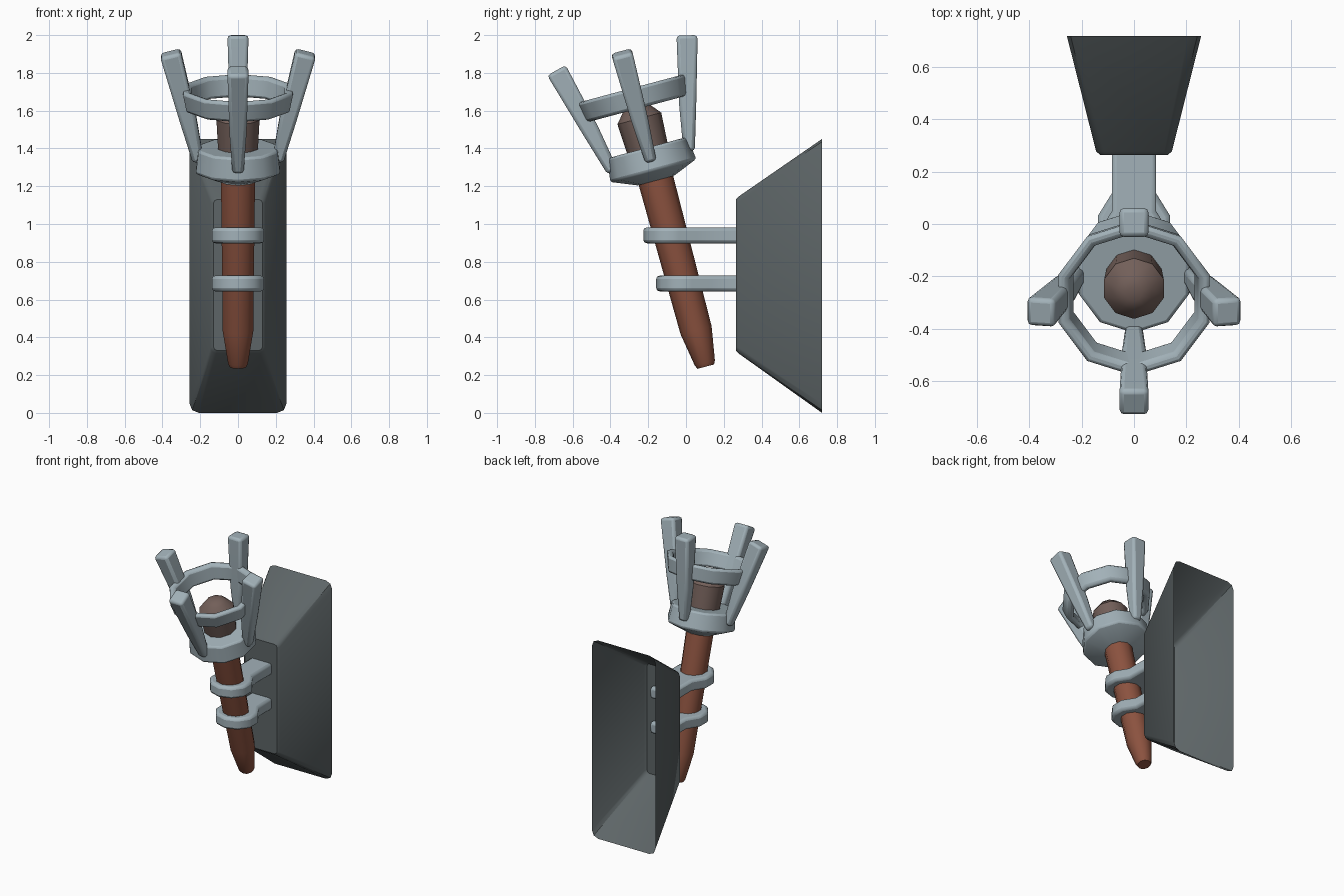
import bpy, bmesh, math
from mathutils import Matrix, Vector

if "Cube" in bpy.data.objects:
    bpy.data.objects.remove(bpy.data.objects["Cube"])

SIDES = 10
TILT = math.radians(15)
# Torch frame: local z runs up the leaning shaft
TORCH = Matrix.Translation((0, 0.105, 0.245)) @ Matrix.Rotation(TILT, 4, 'X')


def material(name, rgb):
    m = bpy.data.materials.new(name)
    m.diffuse_color = (*rgb, 1)
    m.use_nodes = True
    m.node_tree.nodes["Principled BSDF"].inputs["Base Color"].default_value = m.diffuse_color
    return m


STEEL = material("pale_steel", (0.36, 0.44, 0.48))
DARK = material("dark_iron", (0.11, 0.13, 0.135))
WOOD = material("red_wood", (0.26, 0.085, 0.05))
EMBER = material("charred_wood", (0.17, 0.115, 0.1))


def finish(name, bm, mat, matrix=None, bevel=0, smooth=40, solid=True):
    if solid:
        bmesh.ops.recalc_face_normals(bm, faces=bm.faces)
    me = bpy.data.meshes.new(name)
    bm.to_mesh(me)
    bm.free()
    me.materials.append(mat)
    ob = bpy.data.objects.new(name, me)
    bpy.context.collection.objects.link(ob)
    if matrix:
        ob.matrix_world = matrix
    bpy.ops.object.select_all(action='DESELECT')
    ob.select_set(True)
    bpy.context.view_layer.objects.active = ob
    bpy.ops.object.shade_smooth_by_angle(angle=math.radians(smooth))
    if bevel:
        b = ob.modifiers.new("bevel", 'BEVEL')
        b.width = bevel
        b.segments = 2
        b.limit_method = 'ANGLE'
        b.angle_limit = math.radians(50)
    return ob


def loft(bm, rings, closed=False):
    """Skin a list of vertex rings; cap the ends unless closed."""
    vs = [[bm.verts.new(p) for p in r] for r in rings]
    n = len(vs[0])
    pairs = list(zip(vs, vs[1:])) + ([(vs[-1], vs[0])] if closed else [])
    for a, b in pairs:
        for i in range(n):
            j = (i + 1) % n
            bm.faces.new((a[i], a[j], b[j], b[i]))
    if not closed:
        bm.faces.new(vs[0][::-1])
        bm.faces.new(vs[-1])
    return vs


def lathe(name, profile, mat, closed=False, bevel=0):
    """Turn (radius, height) points around the torch axis."""
    bm = bmesh.new()
    rings = [[(r * math.sin(2 * math.pi * i / SIDES),
               -r * math.cos(2 * math.pi * i / SIDES), t)
              for i in range(SIDES)] for r, t in profile]
    loft(bm, rings, closed)
    return finish(name, bm, mat, TORCH, bevel)


# Shaft, burning head, cup and upper hoop
lathe("shaft", [(0.045, 0), (0.055, 0.02), (0.085, 0.2), (0.095, 1.06)], WOOD)
lathe("torch_head", [(0.108, 1.15), (0.12, 1.36), (0.07, 1.42), (0.03, 1.435)], EMBER)
lathe("cup", [(0.1, 1.02), (0.235, 1.075), (0.22, 1.2)], STEEL, bevel=0.012)
lathe("upper_hoop", [(0.285, 1.412), (0.308, 1.525), (0.262, 1.525), (0.24, 1.412)],
      STEEL, closed=True, bevel=0.016)

# Four flaring prongs: (radius, height, half thickness)
PRONG = [(0.21, 1.125, 0.03), (0.265, 1.36, 0.045), (0.358, 1.72, 0.056)]
for k, side in enumerate(("front", "right", "back", "left")):
    bm = bmesh.new()
    rings = []
    for i, (r, t, h) in enumerate(PRONG):
        a, b = PRONG[max(i - 1, 0)], PRONG[min(i + 1, 2)]
        d = Vector((b[0] - a[0], b[1] - a[1])).normalized()
        rings.append([(sx * h, -(r + sn * h * d.y), t - sn * h * d.x)
                      for sx, sn in ((-1, -1), (1, -1), (1, 1), (-1, 1))])
    loft(bm, rings)
    finish(side + "_prong", bm, STEEL,
           TORCH @ Matrix.Rotation(k * math.pi / 2, 4, 'Z'), bevel=0.018)

# Two level brackets: a collar round the shaft with an arm into the wall plate
for name, z in (("upper_bracket", 0.94), ("lower_bracket", 0.685)):
    cy = 0.105 - math.tan(TILT) * (z - 0.245)
    outline = [(0.145 * math.sin(a), cy - 0.145 * math.cos(a))
               for a in (math.radians(d) for d in range(-108, 109, 36))]
    outline += [(0.085, cy + 0.13), (0.085, 0.3), (-0.085, 0.3), (-0.085, cy + 0.13)]
    bm = bmesh.new()
    loft(bm, [[(x, y, z + dz) for x, y in outline] for dz in (-0.042, 0.042)])
    finish(name, bm, STEEL, bevel=0.018)

# Wall plate: hollow pyramid shell, open at the back


def rounded(hx, z0, z1, y, c):
    pts = []
    for cx, cz, start in ((hx - c, z0 + c, -90), (hx - c, z1 - c, 0),
                          (-hx + c, z1 - c, 90), (-hx + c, z0 + c, 180)):
        for s in (0, 45, 90):
            a = math.radians(start + s)
            pts.append((cx + c * math.cos(a), y, cz + c * math.sin(a)))
    return pts


bm = bmesh.new()
vs = loft(bm, [rounded(0.13, 0.33, 1.13, 0.265, 0.02),
               rounded(0.145, 0.315, 1.145, 0.278, 0.03),
               rounded(0.257, 0.0, 1.45, 0.72, 0.05)])
bmesh.ops.delete(bm, geom=[f for f in bm.faces if all(v in vs[2] for v in f.verts)],
                 context='FACES_ONLY')
finish("wall_plate", bm, DARK, smooth=35)
